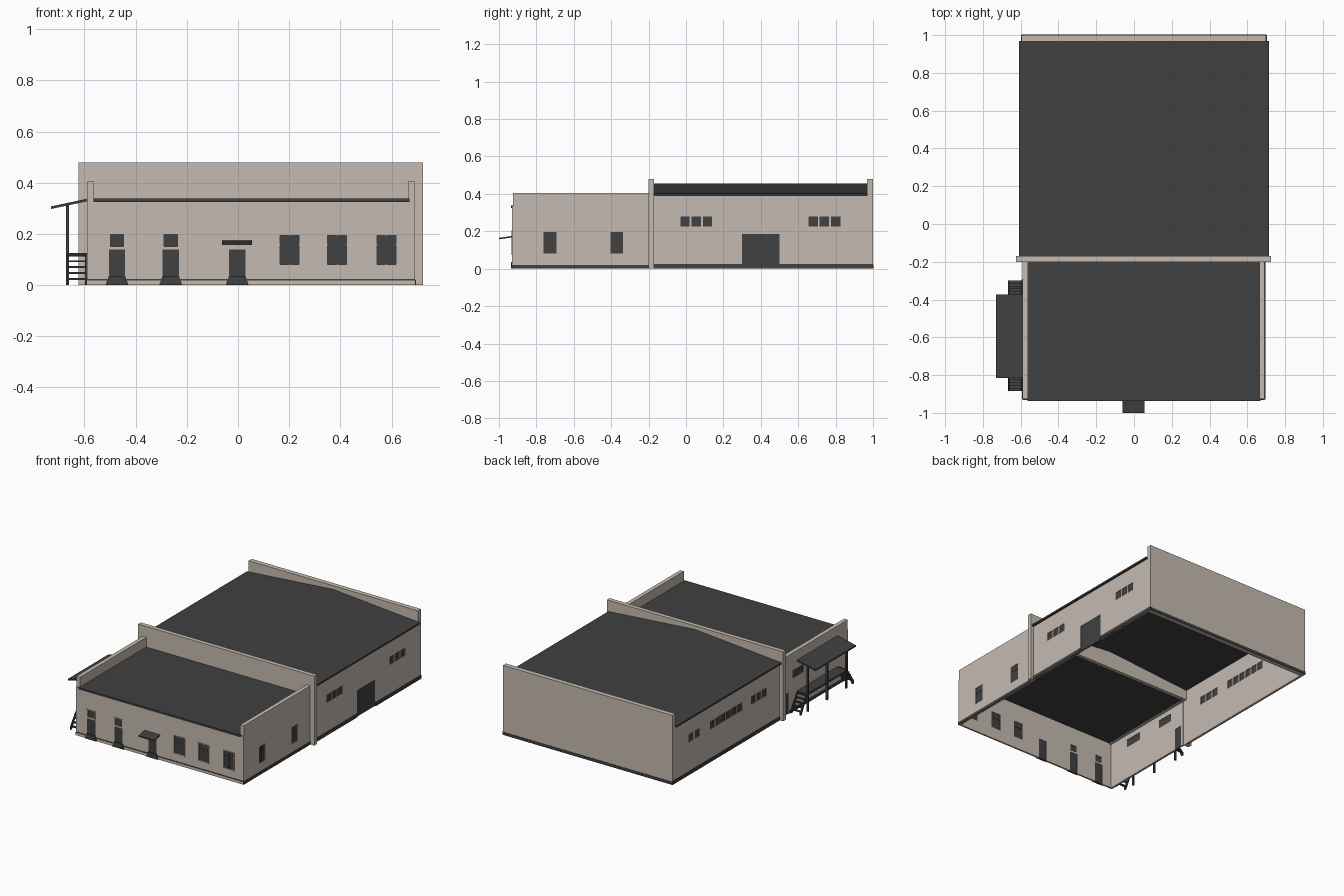
import bpy
import bmesh

cube = bpy.data.objects.get("Cube")
if cube:
    bpy.data.objects.remove(cube, do_unlink=True)


def material(name, rgb):
    m = bpy.data.materials.new(name)
    m.use_nodes = True
    m.diffuse_color = (*rgb, 1)
    bsdf = next(n for n in m.node_tree.nodes if n.type == 'BSDF_PRINCIPLED')
    bsdf.inputs["Base Color"].default_value = (*rgb, 1)
    bsdf.inputs["Roughness"].default_value = 0.9
    return m


BEIGE = material("beige plaster", (0.56, 0.50, 0.44))
DARK = material("dark grey", (0.052, 0.052, 0.052))


def finish(name, bm, mat):
    bmesh.ops.recalc_face_normals(bm, faces=bm.faces)
    mesh = bpy.data.meshes.new(name)
    bm.to_mesh(mesh)
    bm.free()
    mesh.materials.append(mat)
    ob = bpy.data.objects.new(name, mesh)
    bpy.context.scene.collection.objects.link(ob)
    return ob


def box(name, x, y, z, mat):
    """Box given as three (low, high) ranges."""
    bm = bmesh.new()
    bmesh.ops.create_cube(bm, size=1)
    for v in bm.verts:
        v.co = [r[0] if c < 0 else r[1] for c, r in zip(v.co, (x, y, z))]
    return finish(name, bm, mat)


def prism(name, axis, pts, lo, hi, mat):
    """Extrude a (u, z) profile along the x or y axis."""
    bm = bmesh.new()
    place = (lambda u, z: (lo, u, z)) if axis == 'x' else (lambda u, z: (u, lo, z))
    face = bm.faces.new([bm.verts.new(place(*p)) for p in pts])
    out = bmesh.ops.extrude_face_region(bm, geom=[face])
    step = (hi - lo, 0, 0) if axis == 'x' else (0, hi - lo, 0)
    bmesh.ops.translate(bm, vec=step, verts=[g for g in out["geom"] if isinstance(g, bmesh.types.BMVert)])
    return finish(name, bm, mat)


def slab(name, axis, pos, half, u, z, mat):
    """Upright plate in the plane x = pos or y = pos."""
    across = (pos - half, pos + half)
    if axis == 'x':
        return box(name, across, u, z, mat)
    return box(name, u, across, z, mat)


def wall(name, axis, pos, u, z, openings):
    """Wall with real openings, each filled with a thin recessed dark pane."""
    us = sorted({*u, *(e for o in openings for e in o[:2])})
    zs = sorted({*z, *(e for o in openings for e in o[2:])})
    bm = bmesh.new()
    grid = {}

    def vert(a, b):
        if (a, b) not in grid:
            grid[a, b] = bm.verts.new((pos, a, b) if axis == 'x' else (a, pos, b))
        return grid[a, b]

    for a, b in zip(us, us[1:]):
        for c, d in zip(zs, zs[1:]):
            mu, mz = (a + b) / 2, (c + d) / 2
            if not any(o[0] < mu < o[1] and o[2] < mz < o[3] for o in openings):
                bm.faces.new([vert(a, c), vert(b, c), vert(b, d), vert(a, d)])
    ob = finish(name, bm, BEIGE)
    mod = ob.modifiers.new("thickness", 'SOLIDIFY')
    mod.thickness = 0.012
    mod.offset = 0
    for o in openings:
        slab(name + "_pane", axis, pos, 0.003, o[:2], o[2:], DARK)


def row(start, count, pitch=0.06):
    """Row of small high windows."""
    return [(start + i * pitch, start + i * pitch + 0.05, 0.225, 0.28) for i in range(count)]


# Front block walls
tall = [(c - 0.037, c + 0.037, 0.08, 0.195) for c in (0.202, 0.387, 0.58)]
doors = [(c - 0.032, c + 0.032, 0.0, 0.14) for c in (-0.473, -0.263, -0.003)]
lights = [(c - 0.026, c + 0.026, 0.152, 0.197) for c in (-0.473, -0.263)]
wall("front_wall", 'y', -0.924, (-0.588, 0.692), (0, 0.33), tall + doors + lights)
side = [(c - 0.034, c + 0.034, 0.08, 0.195) for c in (-0.727, -0.37)]
wall("front_left_wall", 'x', 0.686, (-0.93, -0.2), (0, 0.335), side)
wall("front_right_wall", 'x', -0.584, (-0.93, -0.2), (0, 0.335),
     [(-0.76, -0.63, 0.23, 0.285), (-0.44, -0.32, 0.23, 0.285), (-0.28, -0.22, 0, 0.15)])

# Casings and glazing bars on the tall windows
for o in tall + lights:
    a, b, c, d = o
    for e in (a - 0.006, b):
        slab("window_casing", 'y', -0.931, 0.003, (e, e + 0.006), (c - 0.006, d + 0.006), BEIGE)
    for e in (c - 0.006, d):
        slab("window_casing", 'y', -0.931, 0.003, (a, b), (e, e + 0.006), BEIGE)
for axis, pos, group in (('y', -0.924, tall), ('x', 0.686, side)):
    for a, b, c, d in group:
        m = (a + b) / 2
        slab("window_mullion", axis, pos, 0.005, (m - 0.003, m + 0.003), (c, d), DARK)
        slab("window_transom", axis, pos, 0.005, (a, b), (0.155, 0.161), DARK)

# Flared thresholds and the entrance canopy
for a, b, c, d in doors:
    prism("threshold", 'y', [(a - 0.013, 0), (b + 0.013, 0), (b, 0.035), (a, 0.035)],
          -0.936, -0.93, DARK)
prism("entrance_canopy", 'x', [(-1.0, 0.157), (-0.93, 0.167), (-0.93, 0.175), (-1.0, 0.165)],
      -0.062, 0.055, DARK)

# Front block roof and side parapets
box("front_roof", (-0.565, 0.67), (-0.936, -0.19), (0.325, 0.338), DARK)
box("front_right_parapet", (-0.59, -0.562), (-0.925, -0.2), (0.32, 0.405), BEIGE)
box("front_left_parapet", (0.664, 0.692), (-0.925, -0.2), (0.32, 0.405), BEIGE)

# Hall walls
ends = row(-0.03, 3) + row(0.655, 3)
wall("hall_left_wall", 'x', 0.694, (-0.18, 0.98), (0, 0.395), ends + [(0.3, 0.5, 0.0, 0.185)])
wall("hall_right_wall", 'x', -0.589, (-0.18, 0.98), (0, 0.395), ends[:3] + row(0.24, 6) + row(0.7, 2, 0.075))
box("back_wall", (-0.595, 0.7), (0.967, 1.0), (0, 0.48), BEIGE)

# Firewall between the blocks: one portal-shaped profile
prism("dividing_wall", 'y',
      [(-0.624, 0), (-0.584, 0), (-0.584, 0.325), (0.684, 0.325),
       (0.684, 0), (0.724, 0), (0.724, 0.48), (-0.624, 0.48)], -0.2, -0.17, BEIGE)

# Low gable roof over the hall
prism("hall_roof", 'y',
      [(-0.61, 0.39), (0.052, 0.443), (0.714, 0.39), (0.714, 0.402), (0.052, 0.455), (-0.61, 0.402)],
      -0.172, 0.97, DARK)

# Plinths
for a, b in ((-0.17, 0.3), (0.5, 1.0)):
    slab("hall_left_plinth", 'x', 0.7, 0.004, (a, b), (0, 0.024), DARK)
slab("hall_right_plinth", 'x', -0.595, 0.004, (-0.17, 1.0), (0, 0.024), DARK)
slab("front_left_plinth", 'x', 0.692, 0.003, (-0.93, -0.2), (0, 0.02), DARK)
slab("front_right_plinth", 'x', -0.59, 0.003, (-0.93, -0.29), (0, 0.02), DARK)
slab("back_plinth", 'y', 0.999, 0.003, (-0.595, 0.7), (0, 0.02), DARK)
slab("front_plinth_line", 'y', -0.93, 0.002, (-0.588, 0.692), (0.018, 0.025), DARK)

# Side porch: deck, posts and sloping canopy
box("porch_deck", (-0.668, -0.59), (-0.81, -0.37), (0.112, 0.125), DARK)
prism("porch_canopy", 'y', [(-0.73, 0.298), (-0.588, 0.328), (-0.588, 0.338), (-0.73, 0.308)],
      -0.815, -0.372, DARK)
for y in (-0.8, -0.59, -0.38):
    box("porch_post", (-0.672, -0.66), (y - 0.006, y + 0.006), (0, 0.313), DARK)

# Steep stairs at both ends of the porch
for foot, top in ((-0.885, -0.81), (-0.3, -0.37)):
    step = (top - foot) / 5
    for i in range(5):
        y = foot + step * i
        box("stair_tread", (-0.662, -0.594), sorted((y, y + step)), (0.021 + 0.023 * i, 0.028 + 0.023 * i), DARK)
    for x in (-0.666, -0.597):
        prism("stair_stringer", 'x', [(foot, 0), (foot + step, 0), (top, 0.11), (top, 0.125), (foot, 0.022)],
              x, x + 0.006, DARK)
